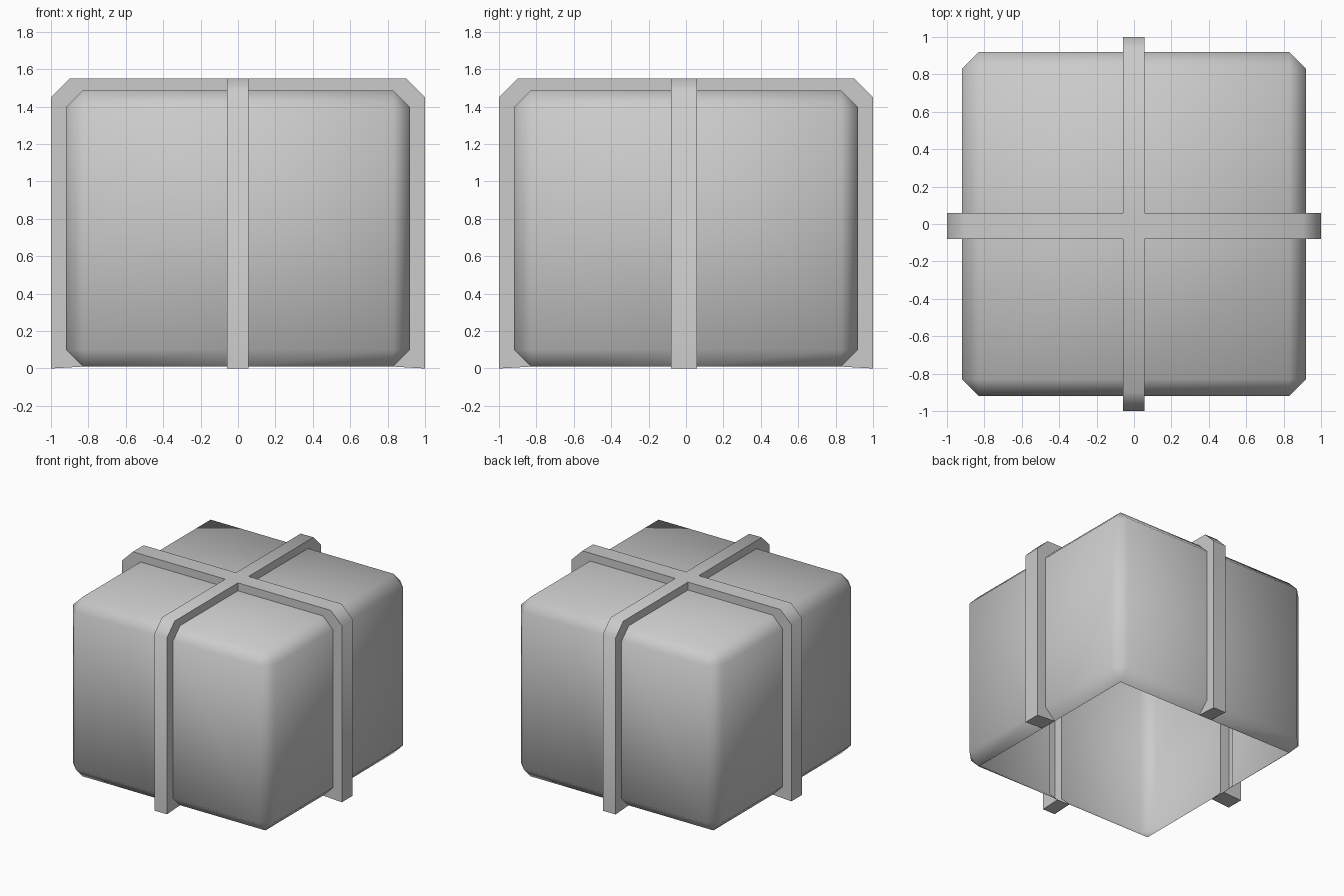
import bpy
import bmesh
from math import copysign, radians
from mathutils import Vector

old = bpy.data.objects.get("Cube")
if old:
    bpy.data.objects.remove(old, do_unlink=True)

GREY = (0.6, 0.6, 0.6, 1.0)
grey = bpy.data.materials.new("light_grey")
grey.use_nodes = True
grey.diffuse_color = GREY
grey.node_tree.nodes["Principled BSDF"].inputs["Base Color"].default_value = GREY

# Bands left free on the box for the two ribbons
X_BAND = (-0.06, 0.055)
Y_BAND = (-0.08, 0.06)


def box_blank():
    """Chamfered box with an open bottom, cut along the ribbon edges."""
    bm = bmesh.new()
    bmesh.ops.create_cube(bm, size=1)
    bmesh.ops.scale(bm, vec=(1.84, 1.84, 1.475), verts=bm.verts)
    bmesh.ops.translate(bm, vec=(0, 0, 0.7475), verts=bm.verts)
    bmesh.ops.bevel(bm, geom=bm.edges[:], offset=0.09, segments=1,
                    profile=0.5, affect='EDGES')
    bm.normal_update()
    bottom = [f for f in bm.faces if f.normal.z < -0.9]
    bmesh.ops.delete(bm, geom=bottom, context='FACES')
    for axis, band in ((Vector((1, 0, 0)), X_BAND), (Vector((0, 1, 0)), Y_BAND)):
        for d in band:
            geom = bm.verts[:] + bm.edges[:] + bm.faces[:]
            bmesh.ops.bisect_plane(bm, geom=geom, plane_co=axis * d, plane_no=axis)
    return bm


def in_band(face):
    c = face.calc_center_median()
    return X_BAND[0] < c.x < X_BAND[1] or Y_BAND[0] < c.y < Y_BAND[1]


def finish(bm, name):
    bmesh.ops.recalc_face_normals(bm, faces=bm.faces)
    mesh = bpy.data.meshes.new(name)
    bm.to_mesh(mesh)
    bm.free()
    mesh.materials.append(grey)
    obj = bpy.data.objects.new(name, mesh)
    bpy.context.collection.objects.link(obj)
    bpy.ops.object.select_all(action='DESELECT')
    obj.select_set(True)
    bpy.context.view_layer.objects.active = obj
    bpy.ops.object.shade_smooth_by_angle(angle=radians(50))


def raised(co):
    """Position of a ribbon point lifted off the box."""
    def out(c):
        if abs(c) > 0.9:
            return copysign(1.0, c)
        return copysign(0.9, c) if abs(c) > 0.8 else c
    if co.z < 0.05:
        return co.copy()
    z = 1.55 if co.z > 1.45 else 1.45 if co.z > 1 else 0.0
    return Vector((out(co.x), out(co.y), z))


# Box walls and lid
bm = box_blank()
bmesh.ops.delete(bm, geom=[f for f in bm.faces if in_band(f)], context='FACES')
finish(bm, "box_shell")

# Crossed ribbons, hollow on the inside
bm = box_blank()
bmesh.ops.delete(bm, geom=[f for f in bm.faces if not in_band(f)], context='FACES')
inner = bm.faces[:]
result = bmesh.ops.extrude_face_region(bm, geom=inner)
for v in result["geom"]:
    if isinstance(v, bmesh.types.BMVert):
        v.co = raised(v.co)
inner = [f for f in inner if f.is_valid]
if inner:
    bmesh.ops.delete(bm, geom=inner, context='FACES')
bmesh.ops.remove_doubles(bm, verts=bm.verts, dist=0.0005)
finish(bm, "crossed_ribbons")
